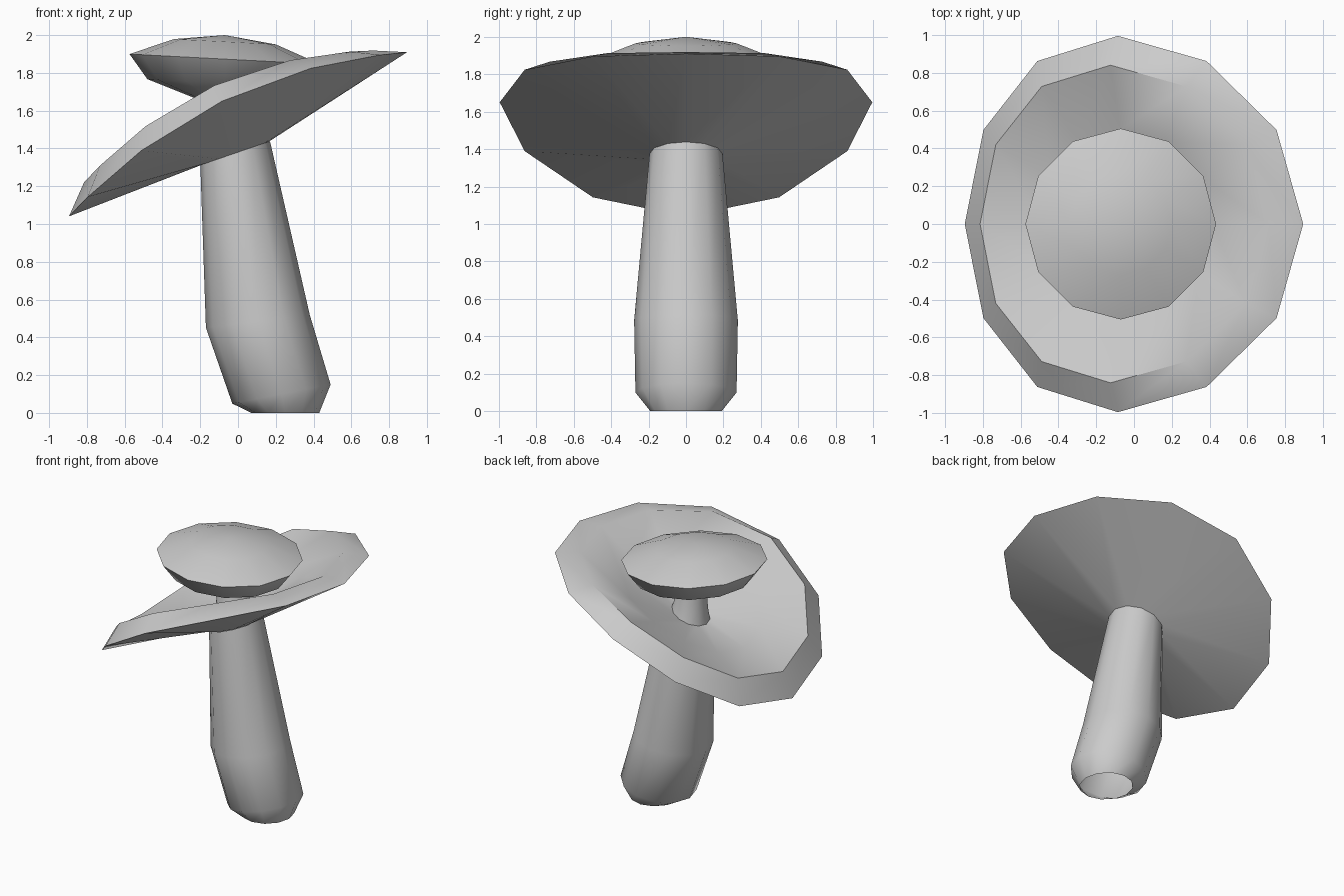
import bpy
import math
from mathutils import Vector

if "Cube" in bpy.data.objects:
    bpy.data.objects.remove(bpy.data.objects["Cube"], do_unlink=True)

SIDES = 12

# One flat colour
grey = bpy.data.materials.new("pale_grey")
grey.use_nodes = True
colour = (0.6, 0.6, 0.6, 1)
grey.diffuse_color = colour
grey.node_tree.nodes["Principled BSDF"].inputs["Base Color"].default_value = colour


def ring(x, z, radius, tilt=0, bend=0, depth=None):
    """Tilted ring whose front and back are lifted by the bend."""
    t = math.radians(tilt)
    along = Vector((math.cos(t), 0, math.sin(t)))
    normal = Vector((-math.sin(t), 0, math.cos(t)))
    points = []
    for i in range(SIDES):
        a = math.tau * i / SIDES
        points.append(Vector((x, 0, z)) + along * radius * math.cos(a)
                      + Vector((0, (depth or radius) * math.sin(a), 0))
                      + normal * bend * math.sin(a) ** 2)
    return points


def loft(name, rings, tip=None):
    """Skin successive rings from bottom to top, optionally closed at a tip."""
    verts = [p for r in rings for p in r]
    faces = []
    for k in range(len(rings) - 1):
        for i in range(SIDES):
            j = (i + 1) % SIDES
            a, b = k * SIDES, (k + 1) * SIDES
            faces.append((a + i, a + j, b + j, b + i))
    if tip:
        last = len(verts) - SIDES
        verts.append(Vector(tip))
        faces += [(last + i, last + (i + 1) % SIDES, len(verts) - 1)
                  for i in range(SIDES)]
    mesh = bpy.data.meshes.new(name)
    mesh.from_pydata(verts, [], faces)
    mesh.materials.append(grey)
    obj = bpy.data.objects.new(name, mesh)
    bpy.context.collection.objects.link(obj)
    bpy.ops.object.select_all(action="DESELECT")
    obj.select_set(True)
    bpy.context.view_layer.objects.active = obj
    bpy.ops.object.shade_smooth_by_angle(angle=math.radians(50))
    return obj


# Leaning stem, open at the foot
loft("stem", [
    ring(0.25, 0, 0.18, depth=0.19),
    ring(0.23, 0.10, 0.265, 11, depth=0.27),
    ring(0.105, 0.485, 0.277, 7),
    ring(-0.015, 1.375, 0.195, 19),
])

# Wide tilted cap: underside, rim, rolled lip, funnel
loft("large_cap", [
    ring(-0.015, 1.375, 0.19, 19),
    ring(0, 1.475, 0.995, 25.9, 0.195),
    ring(-0.05, 1.57, 0.84, 24.5, 0.18),
    ring(-0.04, 1.52, 0.50, 24, 0.08),
    ring(-0.04, 1.46, 0.13, 22),
])

# Thin neck rising from the funnel
loft("neck", [
    ring(-0.035, 1.42, 0.15, 20),
    ring(-0.04, 1.52, 0.12, 8),
    ring(-0.05, 1.68, 0.10),
])

# Small upper cap with a low dome
loft("small_cap", [
    ring(-0.05, 1.63, 0.10, -3),
    ring(-0.07, 1.745, 0.41, -3),
    ring(-0.07, 1.873, 0.505, -3),
    ring(-0.07, 1.965, 0.27, -3),
], tip=(-0.07, 0, 2.0))
